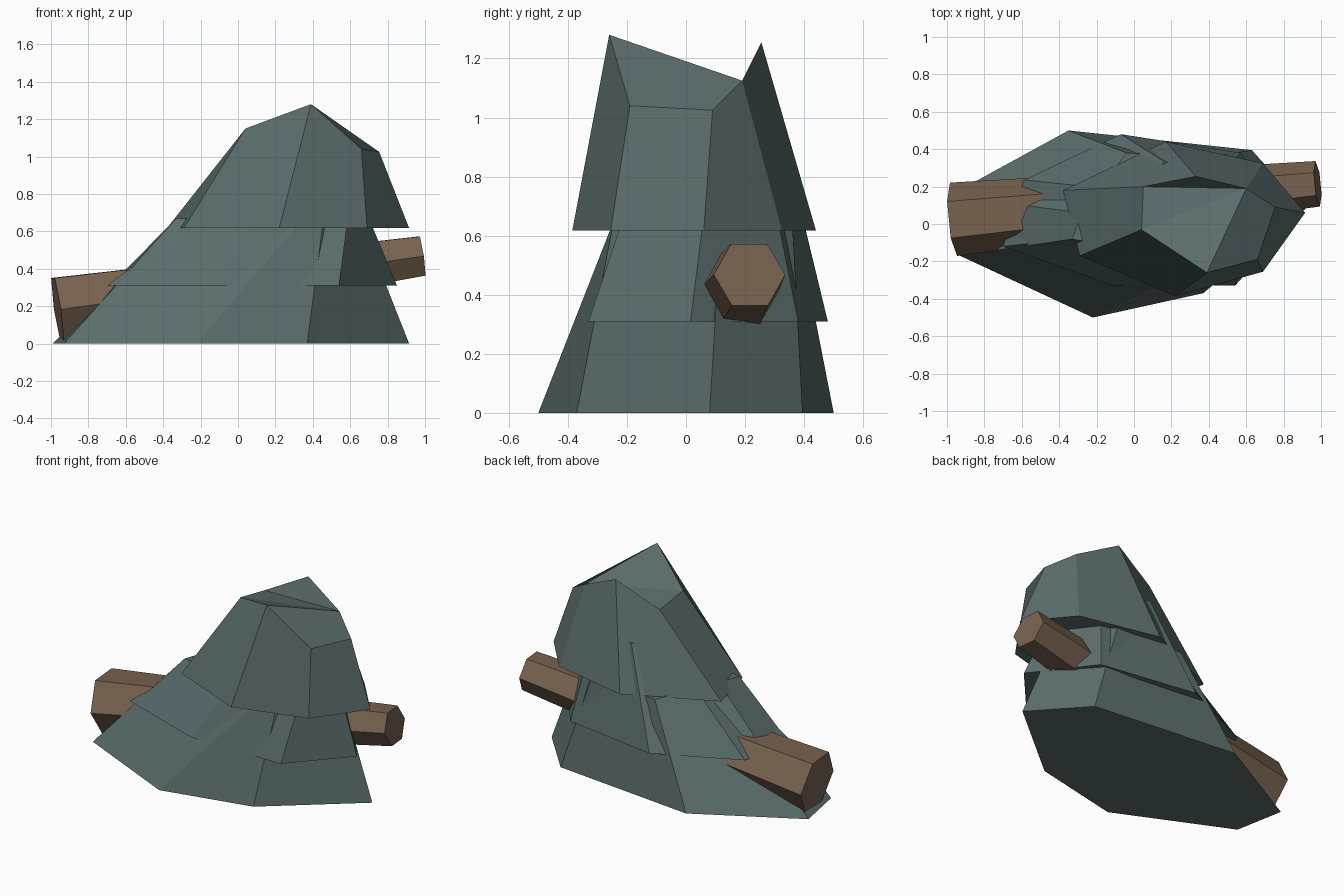
import bpy, bmesh, math
from mathutils import Vector

if "Cube" in bpy.data.objects:
    bpy.data.objects.remove(bpy.data.objects["Cube"])


def material(name, rgb):
    m = bpy.data.materials.new(name)
    m.diffuse_color = (*rgb, 1)
    m.use_nodes = True
    m.node_tree.nodes["Principled BSDF"].inputs["Base Color"].default_value = m.diffuse_color
    return m


stone = material("slate green", (0.102, 0.153, 0.15))
wood = material("bark brown", (0.185, 0.122, 0.078))


def loft(name, lower, upper, mat, caps=None):
    """Join two rings with flat side faces and close both ends."""
    n = len(lower)
    bm = bmesh.new()
    lo = [bm.verts.new(p) for p in lower]
    up = [bm.verts.new(p) for p in upper]
    for i in range(n):
        j = (i + 1) % n
        bm.faces.new((lo[i], lo[j], up[j], up[i]))
    bm.faces.new(lo[::-1])
    for cap in caps or [range(n)]:
        bm.faces.new([up[i] for i in cap])
    bmesh.ops.recalc_face_normals(bm, faces=bm.faces)
    me = bpy.data.meshes.new(name)
    bm.to_mesh(me)
    bm.free()
    me.materials.append(mat)
    ob = bpy.data.objects.new(name, me)
    bpy.context.collection.objects.link(ob)
    return ob


def at(z, pts):
    return [(x, y, z) for x, y in pts]


# Three overlapping seven-sided tiers, corners run from the left round the front
loft("lower_tier",
     at(0, [(-.93, -.17), (-.22, -.5), (.37, -.37), (.915, .08), (.63, .395), (-.35, .5), (-.99, .15)]),
     [(-.33, -.08, .67), (.35, -.215, .67), (.455, -.245, .65), (.65, .12, .67),
      (.42, .36, .65), (-.04, .38, .615), (-.28, .06, .67)], stone)

loft("middle_tier",
     at(.31, [(-.7, -.12), (-.11, -.33), (.54, -.33), (.85, .015), (.57, .38), (-.07, .48), (-.59, .235)]),
     at(.91, [(.1, -.03), (.27, -.13), (.62, -.13), (.6, .09), (.47, .26), (.16, .335), (.06, .17)]), stone)

# The top tier has a slanted cap, with a valley in front of its rear peak
loft("upper_tier",
     at(.617, [(-.29, -.17), (.22, -.385), (.69, -.255), (.915, .06), (.69, .325), (.17, .44), (-.38, .18)]),
     [(.04, -.03, 1.15), (.39, -.26, 1.28), (.66, -.19, 1.04), (.755, .09, 1.025),
      (.6, .19, 1.125), (.33, .255, 1.255), (.05, .2, 1.11)], stone,
     caps=[(1, 2, 3, 4), (0, 1, 4), (0, 4, 6), (4, 5, 6)])

# Tapered six-sided log passing right through the mound
a, b = Vector((-.965, .025, .182)), Vector((.982, .215, .468))
axis = (b - a).normalized()
side = axis.cross(Vector((0, 0, 1))).normalized()
rise = side.cross(axis)


def hexagon(c, r):
    return [c + r * (math.cos(k * math.pi / 3) * side + math.sin(k * math.pi / 3) * rise) for k in range(6)]


loft("log", hexagon(a, .197), hexagon(b, .122), wood)
